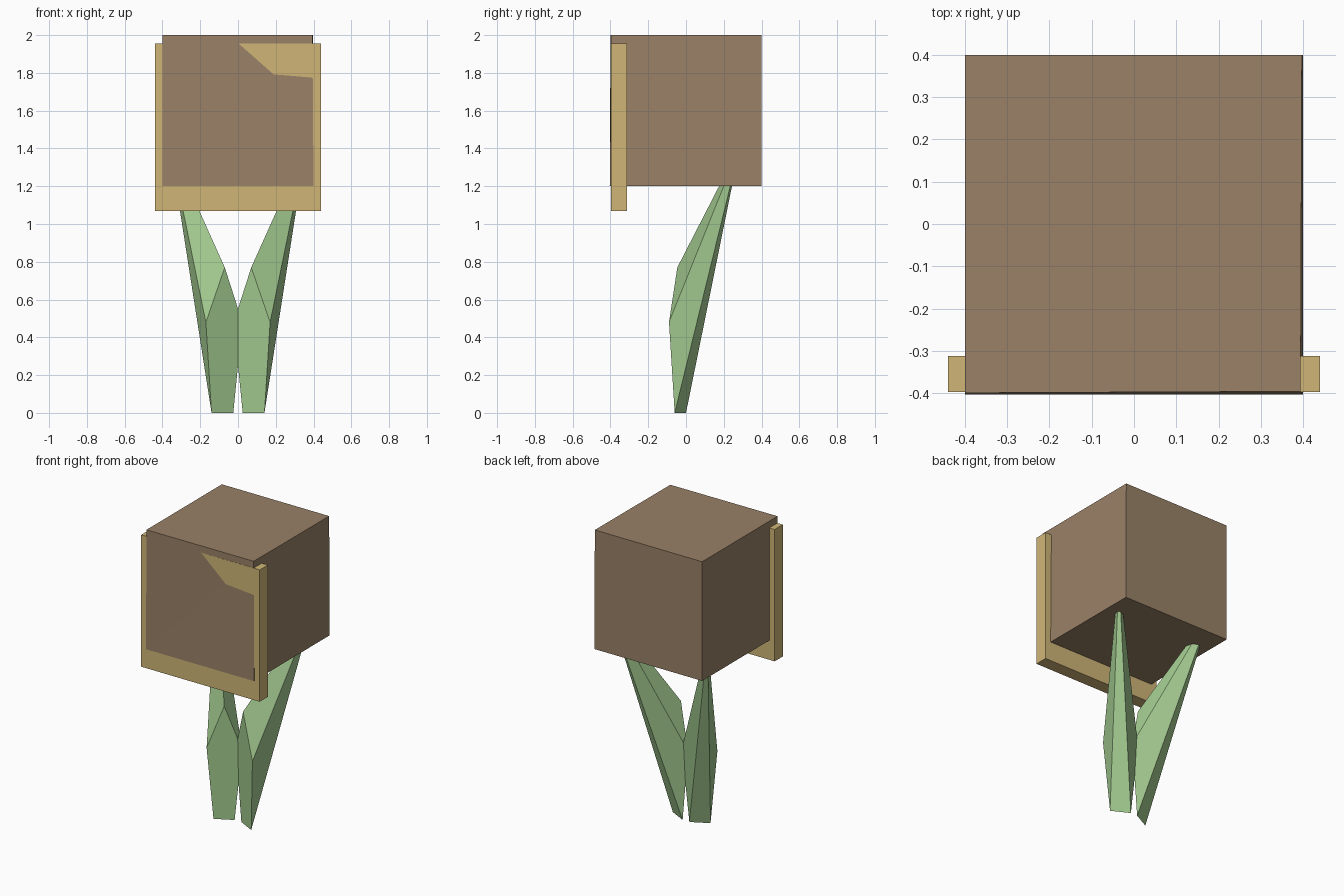
import bpy
import bmesh
from mathutils import Vector

default_cube = bpy.data.objects.get("Cube")
if default_cube:
    bpy.data.objects.remove(default_cube, do_unlink=True)


def make_material(name, color):
    mat = bpy.data.materials.new(name)
    mat.use_nodes = True
    rgba = (*color, 1.0)
    mat.diffuse_color = rgba
    mat.node_tree.nodes["Principled BSDF"].inputs["Base Color"].default_value = rgba
    return mat


def add_object(name, bm, mat):
    bmesh.ops.recalc_face_normals(bm, faces=bm.faces)
    mesh = bpy.data.meshes.new(name)
    bm.to_mesh(mesh)
    bm.free()
    mesh.materials.append(mat)
    obj = bpy.data.objects.new(name, mesh)
    bpy.context.collection.objects.link(obj)
    return obj


def box_mesh(low, high):
    low, high = Vector(low), Vector(high)
    bm = bmesh.new()
    bmesh.ops.create_cube(bm, size=1)
    for v in bm.verts:
        v.co = (low + high) / 2 + v.co * (high - low)
    return bm


brown = make_material("brown", (0.32, 0.22, 0.135))
tan = make_material("tan", (0.63, 0.47, 0.185))
green = make_material("green", (0.37, 0.60, 0.28))

# Body block: slightly uneven, its front creased along a diagonal
bm = box_mesh((-0.4, -0.4, 1.2), (0.4, 0.4, 2))
corner = {(v.co.x > 0, v.co.y > 0, v.co.z > 1.6): v for v in bm.verts}
corner[False, False, False].co.y = -0.4037
corner[True, False, False].co.y = -0.4031
corner[False, False, True].co.y = -0.3996
corner[True, False, True].co.y = -0.396
corner[True, False, True].co.x = 0.394
corner[True, True, True].co.x = 0.397
bmesh.ops.connect_verts(bm, verts=[corner[False, False, False],
                                   corner[True, False, True]])
add_object("body_block", bm, brown)

# Front panel, flush with the block and showing round its edges
add_object("front_panel",
           box_mesh((-0.44, -0.398, 1.07), (0.44, -0.312, 1.955)), tan)

# Leaf-shaped legs: a five-sided blade tapering to a hidden tip
BLADE = [(0.14, -0.06, 0), (0.025, 0, 0), (-0.023, 0.011, 0.48),
         (0.07, -0.046, 0.77), (0.17, -0.09, 0.48)]
TIP = (0.362, 0.288, 1.42)
for name, side in (("left_leg", 1), ("right_leg", -1)):
    bm = bmesh.new()
    ring = [bm.verts.new((side * x, y, z)) for x, y, z in BLADE]
    tip = bm.verts.new((side * TIP[0], TIP[1], TIP[2]))
    bm.faces.new(ring)
    for i, v in enumerate(ring):
        bm.faces.new((v, ring[i - 1], tip))
    add_object(name, bm, green)
